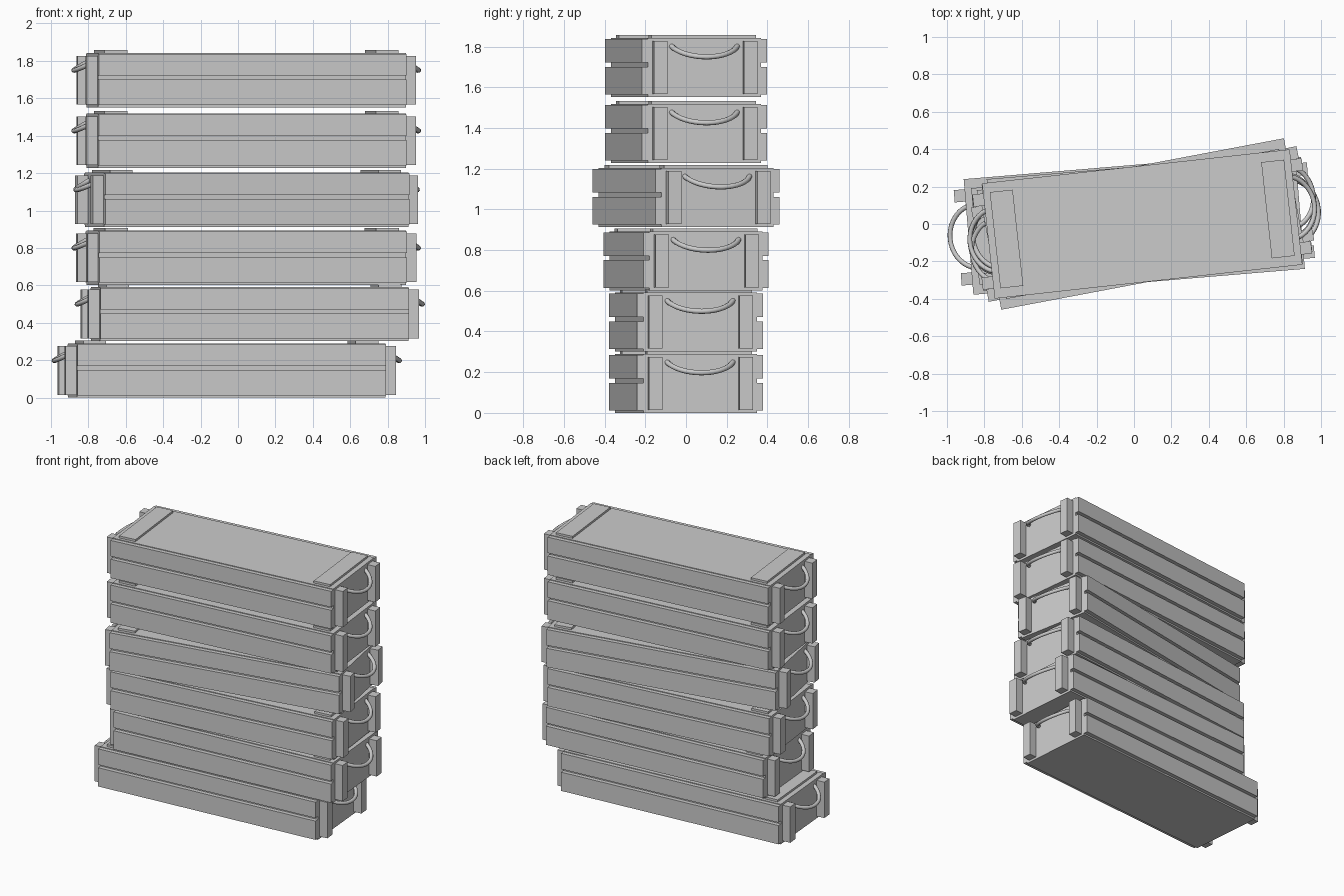
import bpy
from math import sin, cos, radians
from mathutils import Matrix

if "Cube" in bpy.data.objects:
    bpy.data.objects.remove(bpy.data.objects["Cube"])

L, W = 1.655, 0.62        # crate length and width over the planks
T = 0.03                  # plank thickness
BASE_H = 0.29             # height of the crate without its lid battens


def box_mesh(name, size):
    x, y, z = (s / 2 for s in size)
    verts = [(a * x, b * y, c * z) for a in (-1, 1) for b in (-1, 1) for c in (-1, 1)]
    faces = [(0, 1, 3, 2), (4, 6, 7, 5), (0, 4, 5, 1), (2, 3, 7, 6), (0, 2, 6, 4), (1, 5, 7, 3)]
    mesh = bpy.data.meshes.new(name)
    mesh.from_pydata(verts, [], faces)
    return mesh


def handle_mesh():
    # Rope loop: a circular arc in a plane that droops away from the crate end
    n, alpha = 16, radians(72)
    curve = bpy.data.curves.new("rope", 'CURVE')
    curve.dimensions = '3D'
    curve.bevel_depth = 0.013
    curve.bevel_resolution = 2
    curve.use_fill_caps = True
    spline = curve.splines.new('POLY')
    spline.points.add(n)
    for i, p in enumerate(spline.points):
        a = -alpha + 2 * alpha * i / n
        s = (cos(a) - cos(alpha)) / (1 - cos(alpha))
        p.co = (L / 2 - 0.006 + 0.105 * s, 0.163 * sin(a) / sin(alpha), 0.25 - 0.053 * s, 1)
    tmp = bpy.data.objects.new("rope", curve)
    bpy.context.collection.objects.link(tmp)
    bpy.context.view_layer.update()
    mesh = bpy.data.meshes.new_from_object(tmp.evaluated_get(bpy.context.evaluated_depsgraph_get()))
    bpy.data.objects.remove(tmp)
    for poly in mesh.polygons:
        poly.use_smooth = True
    return mesh


# Shared part meshes
core = box_mesh("core", (L, W - 2 * T, BASE_H))
lower_plank = box_mesh("lower_plank", (L, T, 0.136))
upper_plank = box_mesh("upper_plank", (L, T, 0.115))
end_cleat = box_mesh("end_cleat", (0.058, 0.066, 0.26))
lid_batten = box_mesh("lid_batten", (0.123, 0.517, 0.015))
rope_handle = handle_mesh()


def crate(index, cx, z0, angle):
    place = Matrix.Translation((cx, 0, z0)) @ Matrix.Rotation(radians(angle), 4, 'Z')

    def add(mesh, pos=(0, 0, 0), turn=0):
        obj = bpy.data.objects.new(f"crate_{index}_{mesh.name}", mesh)
        bpy.context.collection.objects.link(obj)
        obj.matrix_world = place @ Matrix.Translation(pos) @ Matrix.Rotation(radians(turn), 4, 'Z')

    add(core, (0, 0, BASE_H / 2))
    for side in (-1, 1):
        # Long side planks with a gap between them
        y = side * (W - T) / 2
        add(lower_plank, (0, y, 0.080))
        add(upper_plank, (0, y, 0.2275))
        # Lid battens, end cleats and rope handle
        add(lid_batten, (side * 0.73, 0, BASE_H + 0.0075))
        for s in (-1, 1):
            add(end_cleat, (side * (L / 2 + 0.029), s * 0.223, 0.145))
        add(rope_handle, turn=0 if side > 0 else 180)


rope_handle.name = "rope_handle"

# Stack: centre x, base height, rotation
stack = [(-0.06, 0.0, 4.8), (0.063, 0.302, 4.8), (0.044, 0.602, 6.8),
         (0.046, 0.913, 10.7), (0.044, 1.228, 6.3), (0.044, 1.552, 6.3)]
for i, (cx, z0, angle) in enumerate(stack, 1):
    crate(i, cx, z0, angle)
